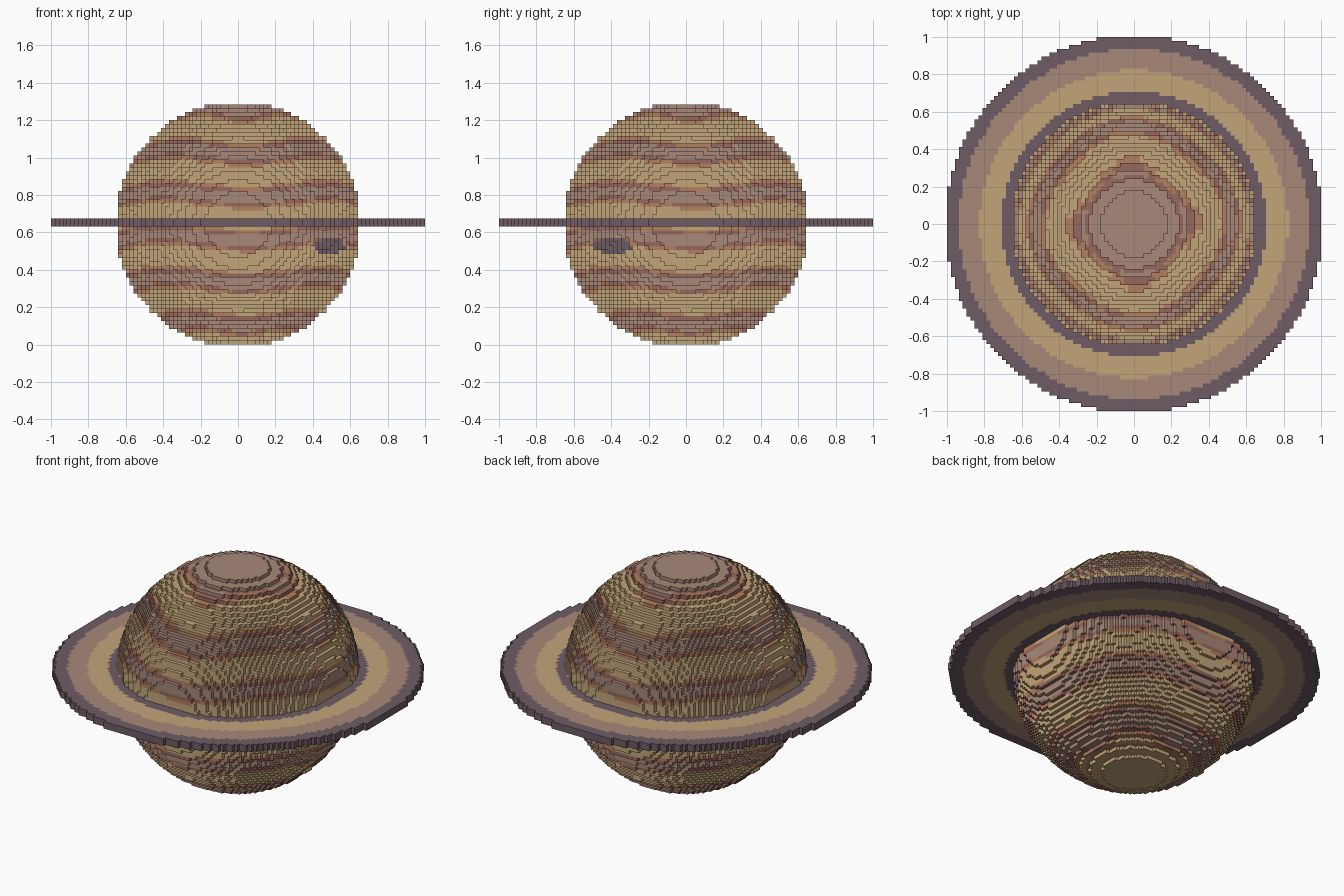
import bpy, bmesh, math

cube = bpy.data.objects.get("Cube")
if cube:
    bpy.data.objects.remove(cube, do_unlink=True)

N = 95                    # blocks across the ring
V = 2 / N                 # block size
MID = 30                  # layer of the planet's centre
CENTRE_Z = (MID + 0.5) * V
PLANET_R2 = 970           # squared radii, in blocks
RING_R2 = 2300


def linear(c):
    c /= 255
    return c / 12.92 if c < 0.04045 else ((c + 0.055) / 1.055) ** 2.4


def material(name, rgb):
    m = bpy.data.materials.new(name)
    col = tuple(linear(c) for c in rgb) + (1,)
    m.diffuse_color = col
    m.use_nodes = True
    bsdf = m.node_tree.nodes["Principled BSDF"]
    bsdf.inputs["Base Color"].default_value = col
    bsdf.inputs["Roughness"].default_value = 0.9
    return m


MATS = [material("tan", (195, 165, 122)),
        material("rust_orange", (178, 126, 94)),
        material("dark_red", (150, 104, 95)),
        material("mauve_brown", (168, 136, 121)),
        material("dusky_purple", (110, 92, 102))]
TAN, ORANGE, RED, MAUVE, PURPLE = range(5)


# Cloud bands repeat with height and ripple around the planet
def planet_colour(x, y, z):
    az = math.atan2(y, x)
    h = z * V + CENTRE_Z
    turn = az + math.radians(38.5)
    if abs(turn) < 0.5 and (turn / 0.2) ** 2 + ((h - 0.525) / 0.042) ** 2 < 1:
        return PURPLE     # oval storm
    ripple = 0.018 * math.cos(4 * (az + math.radians(130)))
    if x * x + y * y < 150:
        ripple = 0        # calm poles
    u = (h - 0.573 - ripple) / 0.23
    d = abs(u - round(u))
    return MAUVE if d < 0.12 else RED if d < 0.19 else ORANGE if d < 0.265 else TAN


# Concentric ring stripes
def ring_colour(x, y, z):
    r = math.hypot(x, y) * V
    return PURPLE if r < 0.71 or r > 0.935 else TAN if r < 0.825 else MAUVE


# Skin a set of blocks with only its exposed faces
def build_blocks(name, cells, solid, colour):
    bm = bmesh.new()
    verts = {}

    def corner(p):
        if p not in verts:
            verts[p] = bm.verts.new((p[0] * V, p[1] * V, p[2] * V + CENTRE_Z))
        return verts[p]

    for cell in sorted(cells):
        mat = None
        for a in range(3):
            b, c = (a + 1) % 3, (a + 2) % 3
            for s in (1, -1):
                side = list(cell)
                side[a] += s
                if tuple(side) in solid:
                    continue
                quad = []
                for i, j in ((1, 1), (-1, 1), (-1, -1), (1, -1))[::s]:
                    p = list(cell)
                    p[a] += s / 2
                    p[b] += i / 2
                    p[c] += j / 2
                    quad.append(corner(tuple(p)))
                if mat is None:
                    mat = colour(*cell)
                bm.faces.new(quad).material_index = mat
    mesh = bpy.data.meshes.new(name)
    bm.to_mesh(mesh)
    bm.free()
    for m in MATS:
        mesh.materials.append(m)
    bpy.context.collection.objects.link(bpy.data.objects.new(name, mesh))


# Blocky ball, and a two-layer disc around it
ball = range(-MID, MID + 1)
disc = range(-(N // 2), N // 2 + 1)
planet = {(x, y, z) for x in ball for y in ball for z in ball
          if x * x + y * y + z * z < PLANET_R2}
ring = {(x, y, z) for x in disc for y in disc for z in (0, 1)
        if x * x + y * y < RING_R2} - planet

build_blocks("planet", planet, planet | ring, planet_colour)
build_blocks("ring", ring, planet | ring, ring_colour)
